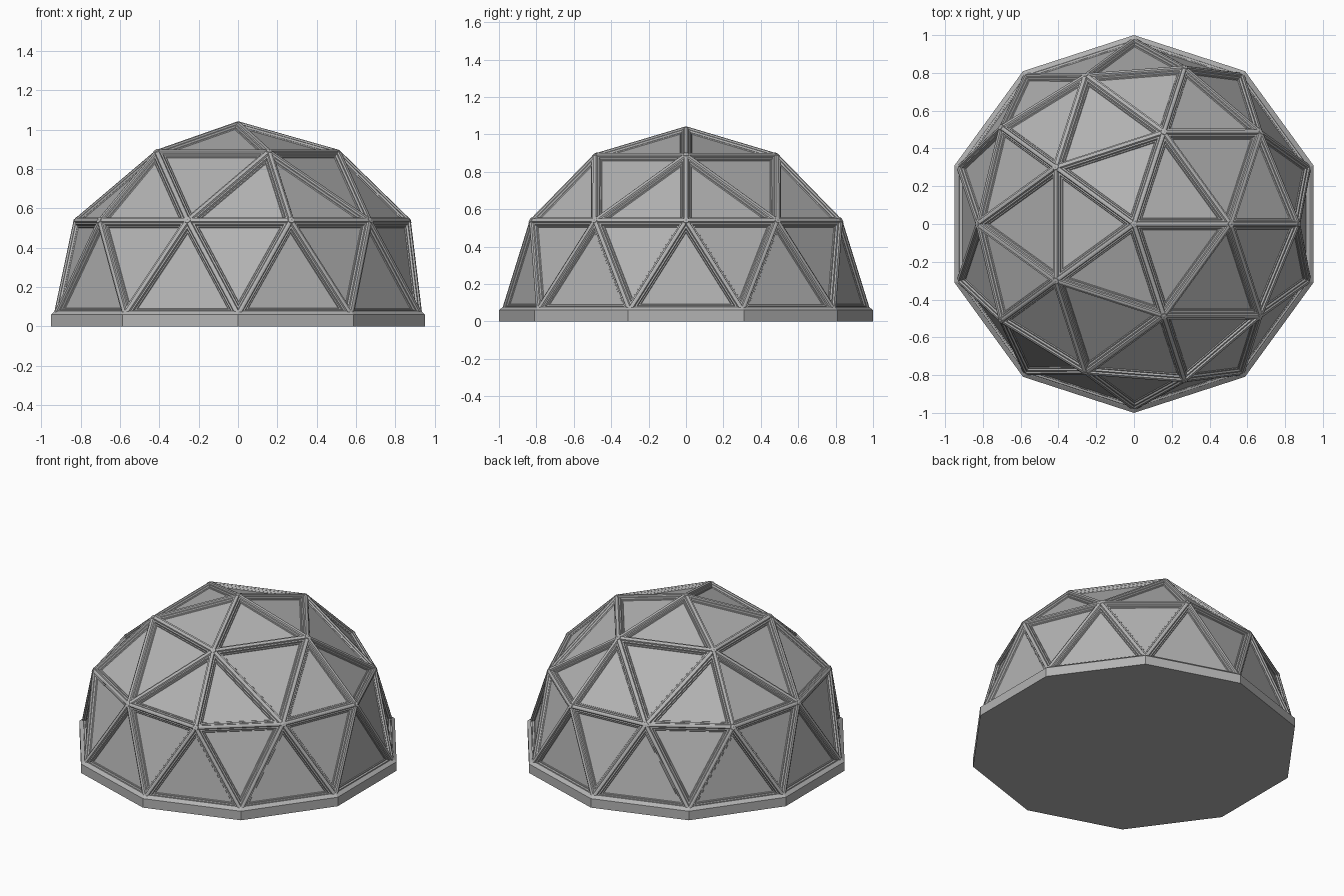
import bpy, bmesh, math
from mathutils import Vector

if "Cube" in bpy.data.objects:
    bpy.data.objects.remove(bpy.data.objects["Cube"])

grey = bpy.data.materials.new("dark_grey")
grey.diffuse_color = (0.45, 0.45, 0.45, 1)
grey.use_nodes = True
grey.node_tree.nodes["Principled BSDF"].inputs["Base Color"].default_value = grey.diffuse_color


def to_object(bm, name):
    mesh = bpy.data.meshes.new(name)
    bm.to_mesh(mesh)
    bm.free()
    mesh.materials.append(grey)
    ob = bpy.data.objects.new(name, mesh)
    bpy.context.collection.objects.link(ob)
    return ob


def polar(r, deg, z):
    a = math.radians(deg)
    return Vector((r * math.cos(a), r * math.sin(a), z))


# Node rings of the two-frequency dome
apex = Vector((0, 0, 1.043))
ring1 = [polar(0.515, 72 * i, 0.897) for i in range(5)]
ring2 = [polar(0.835 if i % 2 else 0.878, 36 * i, 0.543) for i in range(10)]
ring3 = [polar(0.985, 18 + 36 * i, 0.06) for i in range(10)]
nodes = [apex] + ring1 + ring2 + ring3


def dome_triangles():
    R1, R2, R3 = (lambda i: 1 + i % 5), (lambda i: 6 + i % 10), (lambda i: 16 + i % 10)
    tris = []
    for k in range(5):
        tris += [(0, R1(k), R1(k + 1)),
                 (R1(k), R2(2 * k), R2(2 * k + 1)),
                 (R1(k), R2(2 * k + 1), R1(k + 1)),
                 (R1(k + 1), R2(2 * k + 1), R2(2 * k + 2))]
    for j in range(10):
        tris += [(R2(j), R3(j), R2(j + 1)), (R2(j + 1), R3(j), R3(j + 1))]
    return tris


# Stepped strut frame, with recessed triangular panels
bm = bmesh.new()
verts = [bm.verts.new(p) for p in nodes]
panels = [bm.faces.new([verts[i] for i in t]) for t in dome_triangles()]
bm.normal_update()
for width, depth in ((0.010, 0), (0.005, -0.008), (0.008, 0), (0.004, -0.010), (0.006, 0), (0.003, -0.005)):
    bmesh.ops.inset_individual(bm, faces=panels, thickness=width, depth=depth, use_even_offset=True)
bm.faces.index_update()
keep = {f.index for f in panels}
infill = bm.copy()
infill.faces.index_update()
bmesh.ops.delete(infill, geom=[f for f in infill.faces if f.index not in keep], context='FACES')
bmesh.ops.delete(bm, geom=panels, context='FACES')
to_object(bm, "dome_frame")
to_object(infill, "dome_panels")

# Small flat hubs where struts meet
bm = bmesh.new()
centre = Vector((0, 0, 0.06))
for p in nodes[:16]:
    n = (p - centre).normalized()
    m = n.to_track_quat('Z', 'Y').to_matrix().to_4x4()
    m.translation = p - n * 0.014
    bmesh.ops.create_cone(bm, cap_ends=True, segments=10, radius1=0.026, radius2=0.016, depth=0.022, matrix=m)
to_object(bm, "hubs")

# Ten-sided plinth with a small chamfer on its top edge
bm = bmesh.new()
loops = [[bm.verts.new(polar(r, 18 + 36 * i, z)) for i in range(10)]
         for r, z in ((1.0, 0), (1.0, 0.06), (0.978, 0.078))]
for lo, hi in zip(loops, loops[1:]):
    for i in range(10):
        j = (i + 1) % 10
        bm.faces.new((lo[i], lo[j], hi[j], hi[i]))
bm.faces.new(loops[0][::-1])
to_object(bm, "plinth")
